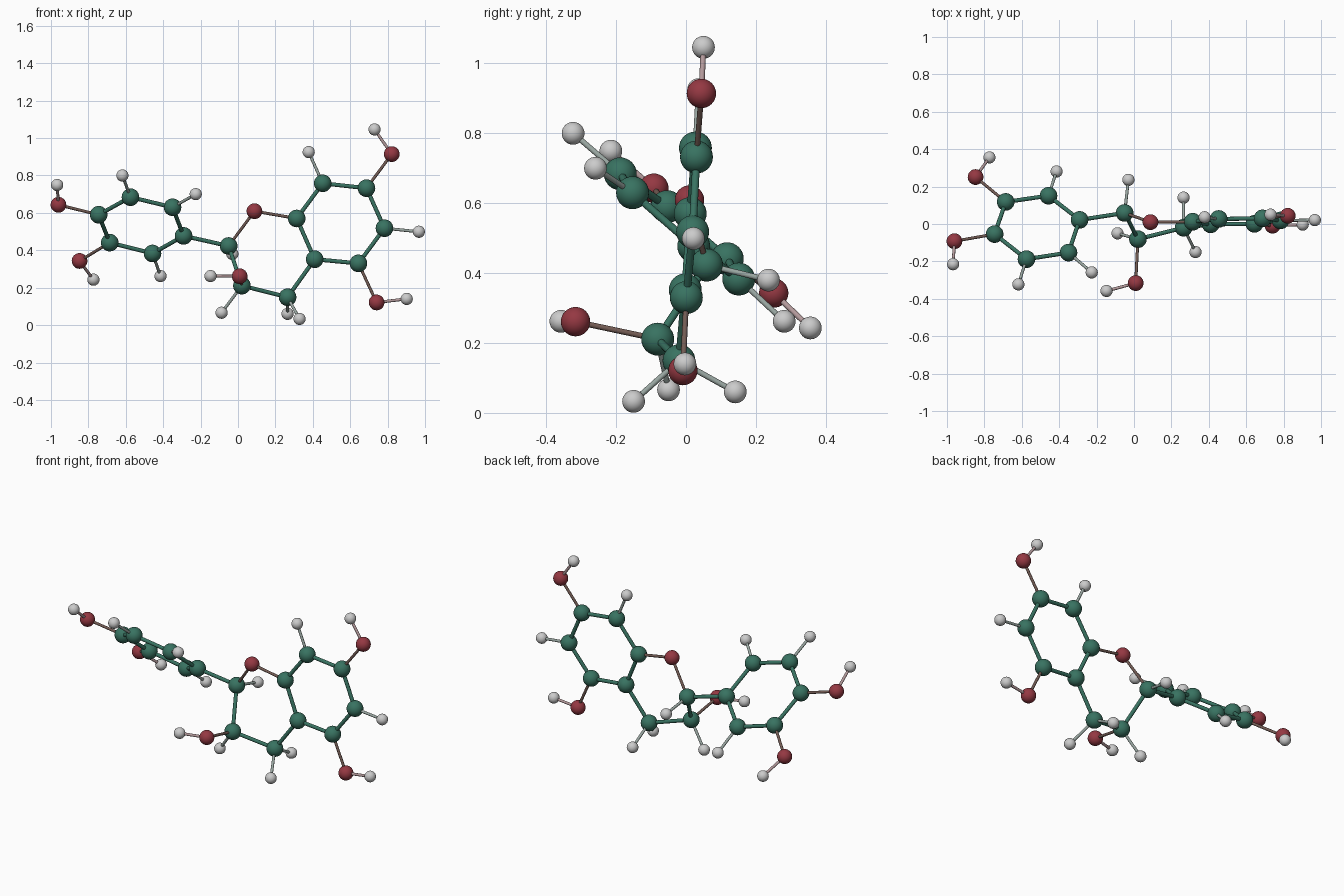
import bpy, math
from mathutils import Vector

if "Cube" in bpy.data.objects:
    bpy.data.objects.remove(bpy.data.objects["Cube"])

# Atom centres by kind
ATOMS = {
    "carbon": [
        # fused ring
        (.314, .012, .570), (.453, .027, .758), (.687, .030, .732), (.783, .019, .518),
        (.644, .001, .330), (.410, -.002, .352),
        # saturated ring
        (.265, -.020, .149), (.021, -.081, .211), (-.050, .059, .423),
        # side ring
        (-.291, .022, .477), (-.350, -.153, .630), (-.575, -.188, .684),
        (-.745, -.054, .590), (-.686, .118, .441), (-.457, .151, .383)],
    "oxygen": [
        (.088, .010, .609), (.822, .044, .914), (.741, -.009, .121),
        (.009, -.316, .261), (-.960, -.092, .643), (-.847, .251, .343)],
    "hydrogen": [
        (.730, .050, 1.046), (.378, .036, .925), (.967, .021, .499), (.902, -.003, .140),
        (.265, .141, .060), (.329, -.150, .033), (-.088, -.050, .066), (-.147, -.358, .262),
        (-.030, .236, .380), (-.226, -.259, .700), (-.618, -.323, .800), (-.967, -.215, .749),
        (-.773, .356, .243), (-.414, .281, .262)],
}
RADIUS = {"carbon": .047, "oxygen": .042, "hydrogen": .0325}
COLOUR = {"carbon": (.04, .17, .12), "oxygen": (.30, .04, .055), "hydrogen": (.6, .6, .6)}


def material(name, rgb):
    mat = bpy.data.materials.get(name) or bpy.data.materials.new(name)
    mat.diffuse_color = (*rgb, 1)
    mat.use_nodes = True
    mat.node_tree.nodes["Principled BSDF"].inputs["Base Color"].default_value = mat.diffuse_color
    return mat


def smooth(obj):
    bpy.ops.object.shade_smooth_by_angle(angle=math.radians(40))
    return obj


def ball(kind, i, pos):
    bpy.ops.mesh.primitive_uv_sphere_add(segments=32, ring_count=16,
                                         radius=RADIUS[kind], location=pos)
    obj = smooth(bpy.context.object)
    obj.name = f"{kind}_ball_{i}"
    if kind != "hydrogen":
        obj.data.materials.append(material(kind, COLOUR[kind]))


def rod(ka, a, kb, b):
    d = b - a
    bpy.ops.mesh.primitive_cylinder_add(
        vertices=16, radius=.011 if ka == kb else .008, depth=d.length,
        location=(a + b) / 2, rotation=d.to_track_quat('Z', 'Y').to_euler())
    obj = smooth(bpy.context.object)
    obj.name = f"{ka}_{kb}_rod"
    mix = [(p + q) / 2 for p, q in zip(COLOUR[ka], COLOUR[kb])]
    obj.data.materials.append(material(f"{ka}_{kb}", mix))


# Balls
atoms = []
for kind, points in ATOMS.items():
    for i, p in enumerate(points, 1):
        ball(kind, i, p)
        atoms.append((kind, Vector(p)))

# Rods between neighbouring balls
for i, (ka, a) in enumerate(atoms):
    for kb, b in atoms[i + 1:]:
        if ka == "hydrogen":
            continue
        reach = .22 if kb == "hydrogen" else .3
        if (b - a).length < reach:
            rod(ka, a, kb, b)
